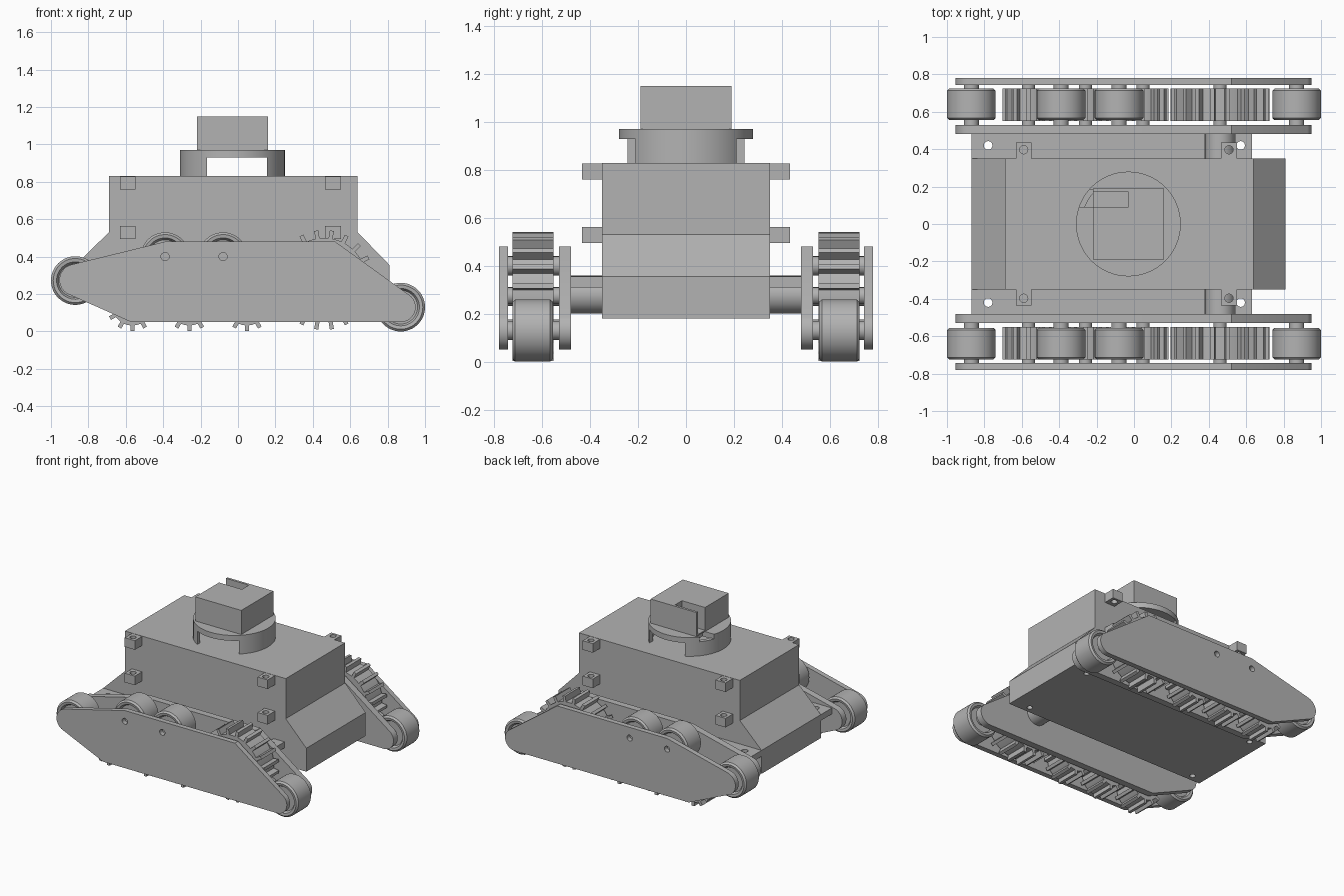
import bpy, bmesh
from math import sin, cos, pi, radians
from mathutils import Vector, Matrix

if "Cube" in bpy.data.objects:
    bpy.data.objects.remove(bpy.data.objects["Cube"], do_unlink=True)

grey = bpy.data.materials.new("plain_grey")
grey.use_nodes = True
grey.diffuse_color = (0.45, 0.45, 0.45, 1)
grey.node_tree.nodes["Principled BSDF"].inputs["Base Color"].default_value = (0.45, 0.45, 0.45, 1)
parts = []


def finish(name, bm, mirror=False):
    bmesh.ops.recalc_face_normals(bm, faces=bm.faces)
    mesh = bpy.data.meshes.new(name)
    bm.to_mesh(mesh)
    bm.free()
    mesh.materials.append(grey)
    ob = bpy.data.objects.new(name, mesh)
    bpy.context.collection.objects.link(ob)
    if mirror:
        mod = ob.modifiers.new("Mirror", 'MIRROR')
        mod.use_axis = (False, True, False)
        mod.use_mirror_merge = False
    parts.append(ob)
    return ob


def prism(name, outline, y0, y1, mirror=False):
    """Extrude an x-z outline from y0 to y1."""
    bm = bmesh.new()
    face = bm.faces.new([bm.verts.new((x, y0, z)) for x, z in outline])
    ext = bmesh.ops.extrude_face_region(bm, geom=[face])
    verts = [v for v in ext["geom"] if isinstance(v, bmesh.types.BMVert)]
    bmesh.ops.translate(bm, verts=verts, vec=(0, y1 - y0, 0))
    return finish(name, bm, mirror)


def box(name, x0, x1, y0, y1, z0, z1, mirror=False):
    return prism(name, [(x0, z0), (x1, z0), (x1, z1), (x0, z1)], y0, y1, mirror)


def lathe(name, center, axis, profile, mirror=False, steps=40):
    """Revolve (radius, height) points around the z or y axis through center."""
    bm = bmesh.new()
    verts = [bm.verts.new((r, 0, h)) for r, h in profile]
    edges = [bm.edges.new(pair) for pair in zip(verts, verts[1:])]
    bmesh.ops.spin(bm, geom=verts + edges, cent=(0, 0, 0), axis=(0, 0, 1),
                   angle=2 * pi, steps=steps)
    bmesh.ops.remove_doubles(bm, verts=bm.verts, dist=0.0005)
    if axis == 'y':
        bm.transform(Matrix.Rotation(-pi / 2, 4, 'X'))
    bm.transform(Matrix.Translation(Vector(center)))
    return finish(name, bm, mirror)


def rod(name, center, axis, r, h0, h1, mirror=False):
    return lathe(name, center, axis, [(0, h0), (r, h0), (r, h1), (0, h1)], mirror, 24)


def cut(ob, *cutters):
    """Subtract each cutter, then discard it."""
    for cutter in cutters:
        mod = ob.modifiers.new("Cut", 'BOOLEAN')
        mod.object = cutter
        mod.solver = 'EXACT'
        bpy.context.view_layer.objects.active = ob
        bpy.ops.object.modifier_move_to_index(modifier=mod.name, index=0)
        bpy.ops.object.modifier_apply(modifier=mod.name)
        parts.remove(cutter)
        bpy.data.objects.remove(cutter, do_unlink=True)


def arc(cx, cz, r, a0, a1, n=10):
    return [(cx + r * cos(radians(a0 + (a1 - a0) * i / n)),
             cz + r * sin(radians(a0 + (a1 - a0) * i / n))) for i in range(n + 1)]


# Hull with screw holes underneath
hull = prism("hull", [(-.87, .18), (.81, .18), (.81, .355), (.64, .53), (.64, .83),
                      (-.69, .83), (-.69, .53), (-.87, .355)], -.35, .35)
cut(hull, *[rod("cutter", (x, y, 0), 'z', .02, .1, .25)
            for x in (-.77, .67) for y in (-.3, .3)])

# Side shelves, notched for the drive motors
shelf = box("side_shelf", -.87, .63, .35, .48, .31, .355, True)
cut(shelf, box("cutter", .38, .54, .34, .5, .25, .4),
    *[rod("cutter", (x, .42, 0), 'z', .023, .2, .5) for x in (-.78, .57)])
rod("drive_motor", (.46, 0, .28), 'y', .08, .34, .485, True)

# Drilled mounting lugs on the hull sides
for x in (-.59, .508):
    for z in (.495, .76):
        lug = box("mounting_lug", x - .042, x + .042, .35, .435, z, z + .068, True)
        cut(lug, rod("cutter", (x, .397, 0), 'z', .022, z - .1, z + .2))

# Turret: split ring wall, disc and sensor box with a corner slot
cx = -.03
wall = lathe("turret_ring", (cx, 0, 0), 'z',
             [(.25, .83), (.28, .83), (.28, .935), (.25, .935), (.25, .83)], steps=64)
cut(wall, box("cutter", -.165, .155, -.4, .4, .8, 1))
disc = lathe("turret_disc", (cx, 0, 0), 'z',
             [(0, .93), (.28, .93), (.28, .97), (0, .97)], steps=64)
cut(disc, box("cutter", -.4, -.2, .09, .185, .9, 1))
head = box("sensor_box", -.22, .16, -.19, .19, .97, 1.13)
lid = box("sensor_lid", -.22, .16, -.19, .19, 1.13, 1.15)
for ob in (head, lid):
    cut(ob, box("cutter", -.4, -.03, .09, .172, .98, 1.3))

# Track side plates
side = (arc(.87, .13, .08, 270, 405) + [(.52, .48), (-.39, .48)]
        + arc(-.87, .275, .085, 104, 238) + [(-.57, .05)])
prism("inner_track_plate", side, .48, .53, True)
outer = prism("outer_track_plate", side, .742, .78, True)
cut(outer, *[rod("cutter", (x, 0, .4), 'y', .022, .7, .85) for x in (-.39, -.08)])

# Smooth wheels and return rollers with recessed hubs
R = .13
rim = [(0, .575), (.09, .575), (.1, .558), (.118, .555), (R, .567)]
mid = 1.28
profile = rim + [(r, mid - y) for r, y in reversed(rim)]
for name, x, z in (("rear_wheel", -.87, .272), ("front_wheel", .87, .13),
                   ("return_roller", -.39, .4), ("return_roller", -.08, .4)):
    lathe(name, (x, 0, z), 'y', profile, True, 48)
    rod(name + "_axle", (x, 0, z), 'y', .04, .52, .745, True)


def gear(name, x, z, root, tip, teeth, phase):
    """Toothed wheel with narrow straight teeth."""
    pts = []
    pitch = 2 * pi / teeth
    for i in range(teeth):
        a = -pi / 2 + (i + phase) * pitch
        w = .011
        for r, side_sign in ((root, -1), (tip, -1), (tip, 1), (root, 1)):
            t = a + side_sign * w / r
            pts.append((x + r * cos(t), z + r * sin(t)))
        pts.append((x + root * cos(a + pitch / 2), z + root * sin(a + pitch / 2)))
    prism(name, pts, .552, .725, True)
    rod(name + "_axle", (x, 0, z), 'y', .035, .52, .745, True)


# Drive sprocket and the three ground sprockets
gear("drive_sprocket", .46, .275, .225, .267, 20, .5)
for x in (-.565, -.26, .048):
    gear("ground_sprocket", x, .14, .108, .138, 12, 0)

# Smooth shading with crisp edges
bpy.ops.object.select_all(action='DESELECT')
for ob in parts:
    ob.select_set(True)
bpy.context.view_layer.objects.active = parts[0]
bpy.ops.object.shade_smooth_by_angle(angle=radians(28))
